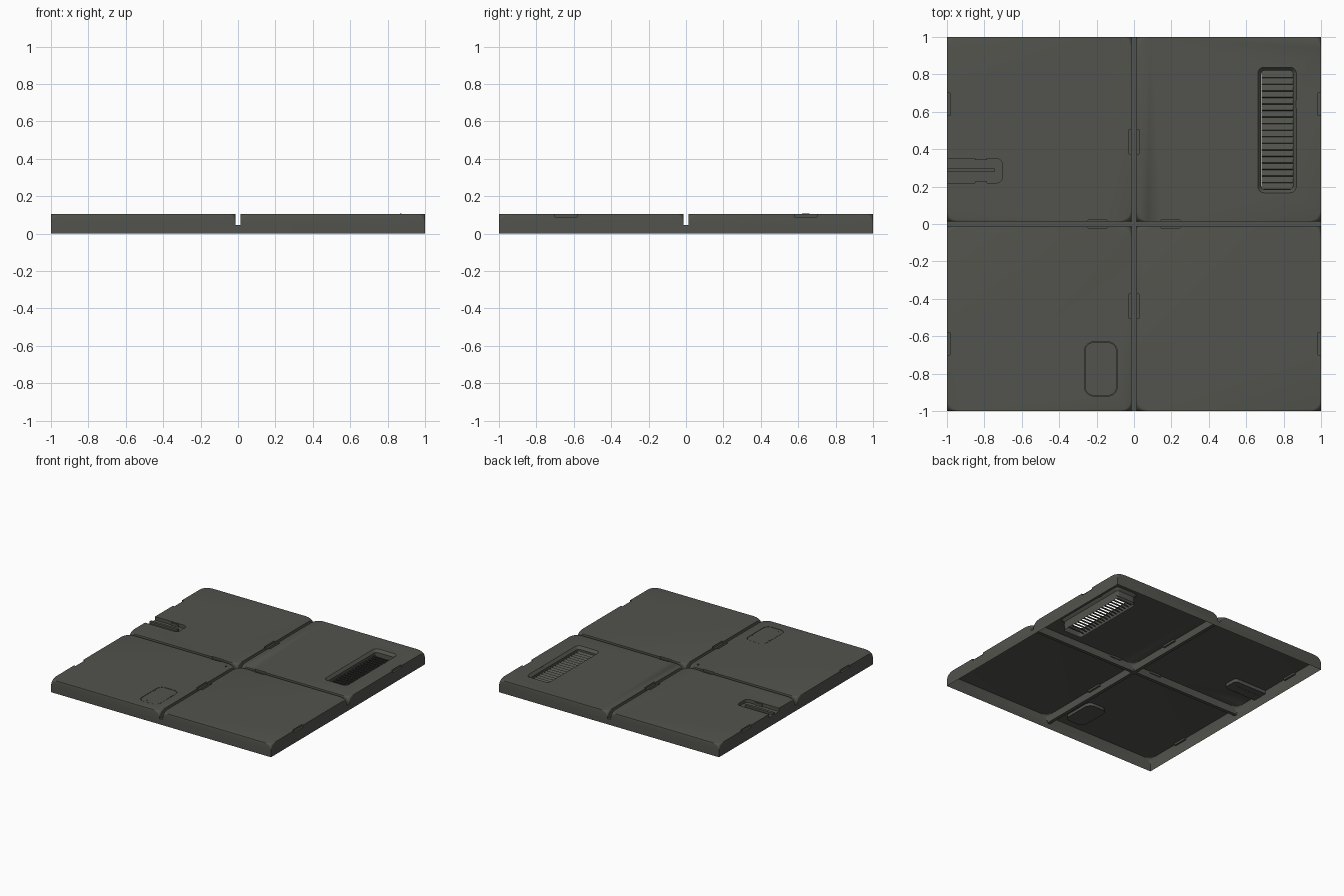
import bpy, bmesh, math

if "Cube" in bpy.data.objects:
    bpy.data.objects.remove(bpy.data.objects["Cube"])

TOP, BASE, GAP = 0.105, 0.045, 0.0135

mat = bpy.data.materials.new("dark olive grey")
mat.diffuse_color = (0.085, 0.085, 0.074, 1)
mat.use_nodes = True
mat.node_tree.nodes["Principled BSDF"].inputs["Base Color"].default_value = mat.diffuse_color


def make(name, bm):
    me = bpy.data.meshes.new(name)
    bm.to_mesh(me)
    bm.free()
    me.materials.append(mat)
    ob = bpy.data.objects.new(name, me)
    bpy.context.collection.objects.link(ob)
    return ob


def loft(name, rect, rings, caps=True, seg=8):
    """Stack of rounded rectangles; each ring is (z, inset, corner radius)."""
    x0, x1, y0, y1 = rect
    bm = bmesh.new()
    prev = first = None
    for z, d, r in rings:
        ring = []
        corners = ((x1 - d - r, y1 - d - r), (x0 + d + r, y1 - d - r),
                   (x0 + d + r, y0 + d + r), (x1 - d - r, y0 + d + r))
        for q, (cx, cy) in enumerate(corners):
            for i in range(seg + 1):
                a = math.pi / 2 * (q + i / seg)
                ring.append(bm.verts.new((cx + r * math.cos(a), cy + r * math.sin(a), z)))
        if prev:
            n = len(ring)
            for i in range(n):
                j = (i + 1) % n
                bm.faces.new((prev[i], prev[j], ring[j], ring[i]))
        first = first or ring
        prev = ring
    if caps:
        bm.faces.new(first[::-1])
        bm.faces.new(prev)
    return make(name, bm)


def box(name, x0, x1, y0, y1, z0, z1):
    bm = bmesh.new()
    bmesh.ops.create_cube(bm, size=1)
    for v in bm.verts:
        v.co = ((x0 + x1) / 2 + v.co.x * (x1 - x0), (y0 + y1) / 2 + v.co.y * (y1 - y0),
                (z0 + z1) / 2 + v.co.z * (z1 - z0))
    return make(name, bm)


def disc(name, x, y, z0, z1, r):
    bm = bmesh.new()
    bmesh.ops.create_cone(bm, cap_ends=True, segments=16, radius1=r, radius2=r, depth=z1 - z0)
    bmesh.ops.translate(bm, verts=bm.verts, vec=(x, y, (z0 + z1) / 2))
    return make(name, bm)


def cut(ob, cutters):
    """Cut pockets, then remove the underside so the tile is an open shell."""
    for c in cutters:
        m = ob.modifiers.new("cut", 'BOOLEAN')
        m.operation, m.solver, m.object = 'DIFFERENCE', 'EXACT', c
    dg = bpy.context.evaluated_depsgraph_get()
    me = bpy.data.meshes.new_from_object(ob.evaluated_get(dg))
    ob.modifiers.clear()
    ob.data = me
    bm = bmesh.new()
    bm.from_mesh(me)
    low = [f for f in bm.faces if all(v.co.z < BASE + 1e-4 for v in f.verts)]
    bmesh.ops.delete(bm, geom=low, context='FACES')
    bm.to_mesh(me)
    bm.free()
    for c in cutters:
        bpy.data.objects.remove(c)


# feature outlines
SLOT = (-1.06, -0.705, 0.22, 0.35)
HATCH = (-0.265, -0.09, -0.92, -0.63)
VENT = (0.66, 0.87, 0.165, 0.84)

# four tiles whose corners swell from rounded at the top to square at the foot
tile_rings = [(BASE, 0, 0.0008)]
for i in range(1, 10):
    a = math.pi / 2 * i / 9
    tile_rings.append((BASE + (TOP - BASE) * math.sin(a), 0, 0.0008 + 0.075 * (1 - math.cos(a))))

for sx in (-1, 1):
    for sy in (-1, 1):
        xs, ys = sorted((sx * GAP, sx)), sorted((sy * GAP, sy))
        tile = loft("floor_tile", (*xs, *ys), tile_rings)
        # clip notches on the outer side and along the gaps
        notches = [(sx * 0.985, sx * 1.02, sy * 0.58, sy * 0.70),
                   (0, sx * 0.028, sy * 0.375, sy * 0.505),
                   (sx * 0.145, sx * 0.245, 0, sy * 0.021)]
        cutters = []
        for a, b, c, d in notches:
            (a, b), (c, d) = sorted((a, b)), sorted((c, d))
            cutters.append(box("cutter", a, b, c, d, TOP - 0.016, TOP + 0.02))
        if (sx, sy) == (-1, 1):
            cutters.append(loft("cutter", SLOT, [(0.078, 0, 0.03), (0.13, 0, 0.03)]))
        if (sx, sy) == (-1, -1):
            cutters.append(loft("cutter", HATCH, [(0.082, 0, 0.05), (0.13, 0, 0.05)]))
            cutters.append(disc("cutter", -0.065, -0.065, 0.098, 0.13, 0.008))
        if (sx, sy) == (1, 1):
            cutters.append(loft("cutter", VENT, [
                (0.02, 0.02, 0.018), (0.084, 0.02, 0.018),
                (TOP, 0.002, 0.034), (0.13, 0, 0.036)]))
        cut(tile, cutters)

# outer skirt and the channel floor between the tiles
loft("skirt", (-1, 1, -1, 1), [(0, 0, 0.0008), (BASE, 0, 0.0008)], caps=False)
bm = bmesh.new()
for x0, x1, y0, y1 in ((-GAP, GAP, -1, 1), (-1, -GAP, -GAP, GAP), (GAP, 1, -GAP, GAP)):
    bm.faces.new([bm.verts.new((x, y, BASE)) for x, y in
                  ((x0, y0), (x1, y0), (x1, y1), (x0, y1))])
make("gap_channel", bm)

# vent box below the tile, with overlapping slanted slats
loft("vent_box", VENT, [(0.015, 0.02, 0.018), (BASE, 0.02, 0.018)], caps=False)
vy0, vy1, count = 0.187, 0.818, 18
pitch = (vy1 - vy0) / count
for i in range(count):
    slat = box("vent_slat", 0.681, 0.849, -0.003, 0.003, -0.026, 0.026)
    slat.rotation_euler.x = math.radians(46)
    slat.location = (0, vy0 + pitch * (i + 0.5), 0.05)
box("vent_catch", 0.866, 0.874, 0.62, 0.66, TOP - 0.004, TOP + 0.001)

# side slot rib and its small catches
box("slot_rib", -1, -0.745, 0.277, 0.298, 0.077, 0.094)
for y0, y1 in ((0.22, 0.228), (0.342, 0.35)):
    box("slot_catch", -0.85, -0.785, y0, y1, 0.077, 0.098)

# flush hatch lid with screw and finger catches
loft("hatch_lid", HATCH, [(0.083, 0.003, 0.047), (TOP - 0.001, 0.003, 0.047)])
disc("hatch_screw", -0.21, -0.88, 0.1, TOP + 0.0005, 0.012)
for x in (-0.258, -0.097):
    box("hatch_catch", x - 0.004, x + 0.004, -0.74, -0.71, 0.1, TOP + 0.0005)

# smooth shading with sharp edges kept
for ob in bpy.context.scene.objects:
    ob.select_set(True)
    bpy.context.view_layer.objects.active = ob
bpy.ops.object.shade_smooth_by_angle(angle=math.radians(30))
